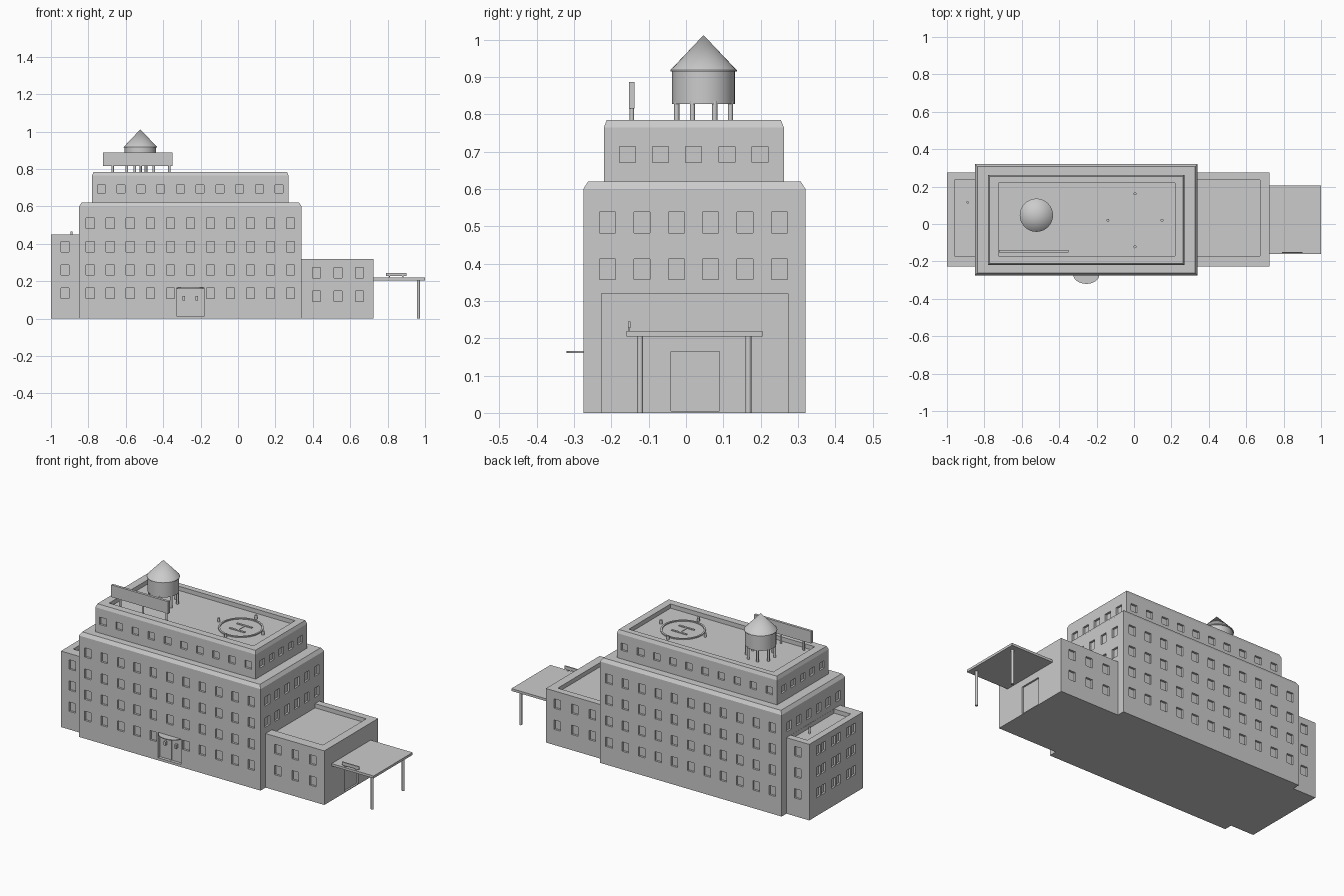
import bpy, bmesh, math
from mathutils import Matrix, Vector

if "Cube" in bpy.data.objects:
    bpy.data.objects.remove(bpy.data.objects["Cube"], do_unlink=True)

GREY = 0.6
concrete = bpy.data.materials.new("light grey concrete")
concrete.use_nodes = True
concrete.diffuse_color = (GREY, GREY, GREY, 1)
concrete.node_tree.nodes["Principled BSDF"].inputs["Base Color"].default_value = (GREY, GREY, GREY, 1)


def add_box(bm, x0, x1, y0, y1, z0, z1):
    size = Matrix.Diagonal((x1 - x0, y1 - y0, z1 - z0, 1))
    middle = Matrix.Translation(((x0 + x1) / 2, (y0 + y1) / 2, (z0 + z1) / 2))
    bmesh.ops.create_cube(bm, size=1, matrix=middle @ size)


def add_cone(bm, x, y, z0, z1, r0, r1=None, sides=12):
    bmesh.ops.create_cone(bm, cap_ends=True, segments=sides, radius1=r0,
                          radius2=r0 if r1 is None else r1, depth=z1 - z0,
                          matrix=Matrix.Translation((x, y, (z0 + z1) / 2)))


def finish(name, bm, smooth=False):
    mesh = bpy.data.meshes.new(name)
    bmesh.ops.recalc_face_normals(bm, faces=bm.faces)
    bm.to_mesh(mesh)
    bm.free()
    obj = bpy.data.objects.new(name, mesh)
    bpy.context.collection.objects.link(obj)
    mesh.materials.append(concrete)
    if smooth:
        bpy.ops.object.select_all(action="DESELECT")
        obj.select_set(True)
        bpy.context.view_layer.objects.active = obj
        bpy.ops.object.shade_smooth_by_angle(angle=math.radians(35))
    return obj


def mass(name, x0, x1, y0, y1, z0, z1, chamfer=None):
    """Box block; chamfer = (inset, drop) slopes its upper edge."""
    bm = bmesh.new()
    inset, drop = chamfer or (0, 0)
    add_box(bm, x0, x1, y0, y1, z0, z1 - drop)
    if chamfer:
        top = max(bm.faces, key=lambda f: f.calc_center_median().z)
        new = bmesh.ops.extrude_face_region(bm, geom=[top])["geom"]
        bmesh.ops.delete(bm, geom=[top], context="FACES_ONLY")
        for v in [g for g in new if isinstance(g, bmesh.types.BMVert)]:
            v.co.x += inset if v.co.x < (x0 + x1) / 2 else -inset
            v.co.y += inset if v.co.y < (y0 + y1) / 2 else -inset
            v.co.z = z1
    return finish(name, bm)


def spread(start, end, count):
    return [start + (end - start) * i / (count - 1) for i in range(count)]


def windows(bm, axis, wall, centres, heights, w=0.043, h=0.055, depth=0.012):
    """Shallow window cutters on a wall at the given x or y position."""
    for c in centres:
        for z in heights:
            near, far = wall - depth, wall + depth
            if axis == "x":
                add_box(bm, near, far, c - w / 2, c + w / 2, z - h / 2, z + h / 2)
            else:
                add_box(bm, c - w / 2, c + w / 2, near, far, z - h / 2, z + h / 2)


def carve(obj, bm):
    """Cut the boxes in bm out of a block and drop the cutter."""
    cutter = finish("cutter", bm)
    cutter.hide_render = True
    mod = obj.modifiers.new("recesses", "BOOLEAN")
    mod.operation, mod.solver, mod.object = "DIFFERENCE", "EXACT", cutter
    graph = bpy.context.evaluated_depsgraph_get()
    mesh = bpy.data.meshes.new_from_object(obj.evaluated_get(graph))
    obj.modifiers.clear()
    obj.data = mesh
    bpy.data.objects.remove(cutter, do_unlink=True)


ROWS = [0.51, 0.385, 0.26, 0.135]

# Main block: window rows, entrance recess
block = mass("main_block", -0.85, 0.34, -0.275, 0.32, 0, 0.62, (0.013, 0.02))
cut = bmesh.new()
columns = spread(-0.79, 0.28, 11)
windows(cut, "y", 0.32, columns, ROWS)
windows(cut, "y", -0.275, columns, ROWS[:3])
windows(cut, "y", -0.275, columns[:5] + columns[6:], ROWS[3:])
sides = spread(-0.21, 0.25, 6)
windows(cut, "x", 0.34, sides, ROWS[:2])
windows(cut, "x", -0.85, sides, ROWS[:1])
add_box(cut, -0.33, -0.18, -0.295, -0.257, 0.015, 0.165)
carve(block, cut)

# Upper storey with sunken roof
storey = mass("upper_storey", -0.78, 0.27, -0.22, 0.262, 0.61, 0.785, (0.008, 0.02))
cut = bmesh.new()
for wall in (-0.22, 0.262):
    windows(cut, "y", wall, spread(-0.73, 0.22, 10), [0.692], h=0.043)
for wall in (-0.78, 0.27):
    windows(cut, "x", wall, spread(-0.157, 0.198, 5), [0.692], h=0.043)
add_box(cut, -0.725, 0.22, -0.17, 0.22, 0.76, 0.82)
carve(storey, cut)
ROOF = 0.758

# Low wing on the model's left
wing = mass("low_wing", 0.33, 0.725, -0.228, 0.275, 0, 0.32)
cut = bmesh.new()
for wall in (-0.228, 0.275):
    windows(cut, "y", wall, spread(0.42, 0.65, 3), [0.245, 0.12])
add_box(cut, 0.339, 0.675, -0.17, 0.235, 0.295, 0.36)
add_box(cut, 0.715, 0.74, -0.04, 0.09, 0.005, 0.165)
carve(wing, cut)

# Narrow wing on the model's right, with paired end windows
wing = mass("tall_wing", -1.0, -0.84, -0.228, 0.275, 0, 0.45)
cut = bmesh.new()
pairs = [c + s for c in (-0.115, 0.025, 0.165) for s in (-0.024, 0.024)]
windows(cut, "x", -1.0, pairs, ROWS[1:], w=0.036)
for wall in (-0.228, 0.275):
    windows(cut, "y", wall, [-0.925], ROWS[1:])
add_box(cut, -0.96, -0.851, -0.17, 0.235, 0.425, 0.5)
carve(wing, cut)

# Roof vent on the tall wing
bm = bmesh.new()
add_cone(bm, -0.89, 0.115, 0.42, 0.465, 0.006)
finish("wing_vent", bm, True)

# Entrance doors: centre post, handles, rounded awning
bm = bmesh.new()
add_box(bm, -0.257, -0.253, -0.262, -0.255, 0.015, 0.165)
for x in (-0.29, -0.22):
    add_box(bm, x - 0.006, x + 0.006, -0.272, -0.255, 0.098, 0.12)
finish("entrance_doors", bm)
bm = bmesh.new()
arc = [math.pi * i / 16 for i in range(17)]
rim = [bm.verts.new((-0.255 + 0.07 * math.cos(a), -0.27 - 0.05 * math.sin(a), 0.161)) for a in arc]
base = bm.faces.new(rim)
new = bmesh.ops.extrude_face_region(bm, geom=[base])["geom"]
bmesh.ops.translate(bm, vec=Vector((0, 0, 0.005)), verts=[g for g in new if isinstance(g, bmesh.types.BMVert)])
finish("entrance_awning", bm)

# Drive-under canopy, posts and blank sign
bm = bmesh.new()
add_box(bm, 0.72, 1.0, -0.16, 0.205, 0.205, 0.219)
finish("canopy_roof", bm)
bm = bmesh.new()
for y in (-0.123, 0.167):
    add_cone(bm, 0.965, y, 0, 0.21, 0.008)
finish("canopy_posts", bm, True)
bm = bmesh.new()
add_box(bm, 0.79, 0.9, -0.156, -0.149, 0.227, 0.245)
for x in (0.81, 0.88):
    add_box(bm, x - 0.004, x + 0.004, -0.155, -0.15, 0.215, 0.23)
finish("canopy_sign", bm)

# Billboard on the roof
bm = bmesh.new()
add_box(bm, -0.723, -0.35, -0.153, -0.138, 0.815, 0.887)
for x in (-0.67, -0.52, -0.367):
    add_cone(bm, x, -0.145, ROOF, 0.82, 0.006)
finish("roof_billboard", bm)

# Water tower
TX, TY = -0.522, 0.047
bm = bmesh.new()
add_cone(bm, TX, TY, 0.828, 0.915, 0.084, sides=32)
finish("tower_tank", bm, True)
bm = bmesh.new()
add_cone(bm, TX, TY, 0.914, 0.918, 0.089, sides=32)
add_cone(bm, TX, TY, 0.918, 1.012, 0.089, 0, sides=32)
finish("tower_roof", bm, True)
bm = bmesh.new()
for i in range(8):
    a = math.pi * (i + 0.5) / 4
    add_cone(bm, TX + 0.078 * math.cos(a), TY + 0.078 * math.sin(a), ROOF, 0.835, 0.007)
finish("tower_legs", bm, True)

# Landing pad: painted ring, centre bars and corner lamps
PX, PY = 0.005, 0.02
bm = bmesh.new()
loops = []
for r, z in ((0.112, ROOF), (0.112, 0.766), (0.122, 0.766), (0.122, ROOF)):
    ring = bmesh.ops.create_circle(bm, segments=40, radius=r, matrix=Matrix.Translation((PX, PY, z)))
    loops.append(ring["verts"])
for a, b in zip(loops, loops[1:]):
    for i in range(len(a)):
        j = (i + 1) % len(a)
        bm.faces.new((a[i], a[j], b[j], b[i]))
finish("landing_ring", bm)
bm = bmesh.new()
for y in (-0.035, 0.035):
    add_box(bm, PX - 0.05, PX + 0.05, PY + y - 0.006, PY + y + 0.006, ROOF, 0.764)
add_box(bm, PX - 0.006, PX + 0.006, PY - 0.029, PY + 0.029, ROOF, 0.763)
finish("landing_bars", bm)
bm = bmesh.new()
for dx, dy in ((-0.145, 0), (0.145, 0), (0, 0.142), (0, -0.142)):
    add_cone(bm, PX + dx, PY + dy, ROOF, 0.782, 0.008)
finish("landing_lamps", bm, True)
